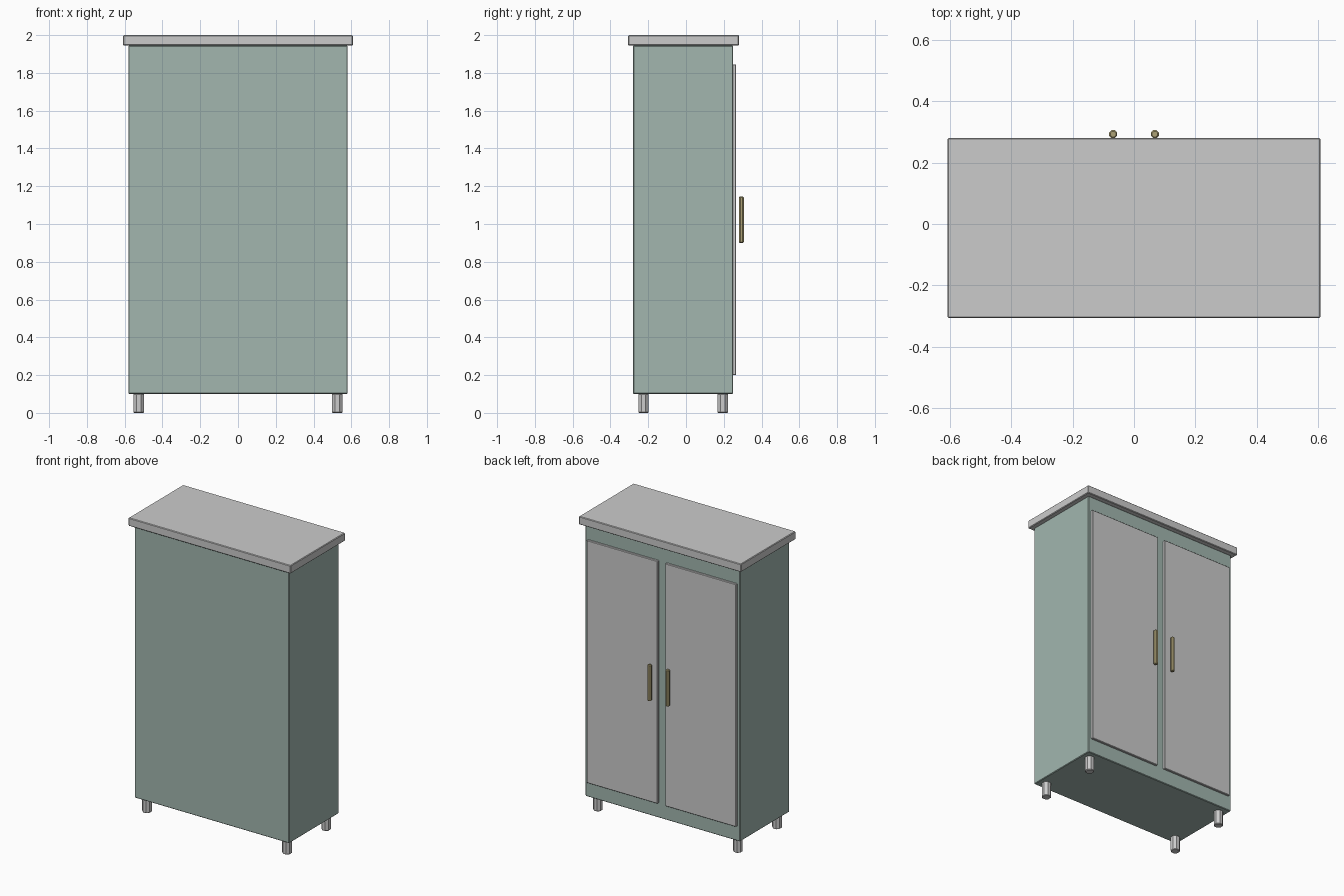
import bpy
import math

if "Cube" in bpy.data.objects:
    bpy.data.objects.remove(bpy.data.objects["Cube"])


def material(name, colour):
    m = bpy.data.materials.new(name)
    m.diffuse_color = colour
    m.use_nodes = True
    m.node_tree.nodes["Principled BSDF"].inputs["Base Color"].default_value = m.diffuse_color
    return m


green = material("sage_paint", (0.36, 0.47, 0.43, 1))
brass = material("brass", (0.42, 0.36, 0.18, 1))


def finish(obj, name, bevel, mat=None):
    obj.name = name
    mod = obj.modifiers.new("edge_bevel", 'BEVEL')
    mod.width = bevel
    mod.segments = 1
    mod.limit_method = 'ANGLE'
    mod.angle_limit = math.radians(60)
    if mat:
        obj.data.materials.append(mat)
    return obj


def box(name, lo, hi, bevel, mat=None):
    centre = [(a + b) / 2 for a, b in zip(lo, hi)]
    bpy.ops.mesh.primitive_cube_add(size=1, location=centre)
    obj = bpy.context.object
    obj.scale = [b - a for a, b in zip(lo, hi)]
    bpy.ops.object.transform_apply(location=False, rotation=False, scale=True)
    return finish(obj, name, bevel, mat)


def rod(name, x, y, z0, z1, radius, bevel, mat=None):
    bpy.ops.mesh.primitive_cylinder_add(
        vertices=8, radius=radius, depth=z1 - z0, location=(x, y, (z0 + z1) / 2),
        rotation=(0, 0, math.pi / 8))
    return finish(bpy.context.object, name, bevel, mat)


# Carcass and overhanging top
box("cabinet_body", (-0.58, -0.28, 0.10), (0.58, 0.25, 1.945), 0.004, green)
box("cabinet_top", (-0.608, -0.306, 1.945), (0.608, 0.28, 2.0), 0.004)

for side, s in (("left", -1), ("right", 1)):
    # Door and its handle on the +y side
    x0, x1 = sorted((s * 0.028, s * 0.56))
    box(side + "_door", (x0, 0.245, 0.20), (x1, 0.265, 1.845), 0.003)
    rod(side + "_handle", s * 0.068, 0.293, 0.90, 1.145, 0.014, 0.004, brass)

    # Legs
    for end, y in (("front", -0.225), ("back", 0.194)):
        rod(f"{end}_{side}_leg", s * 0.525, y, 0.0, 0.102, 0.03, 0.004)
